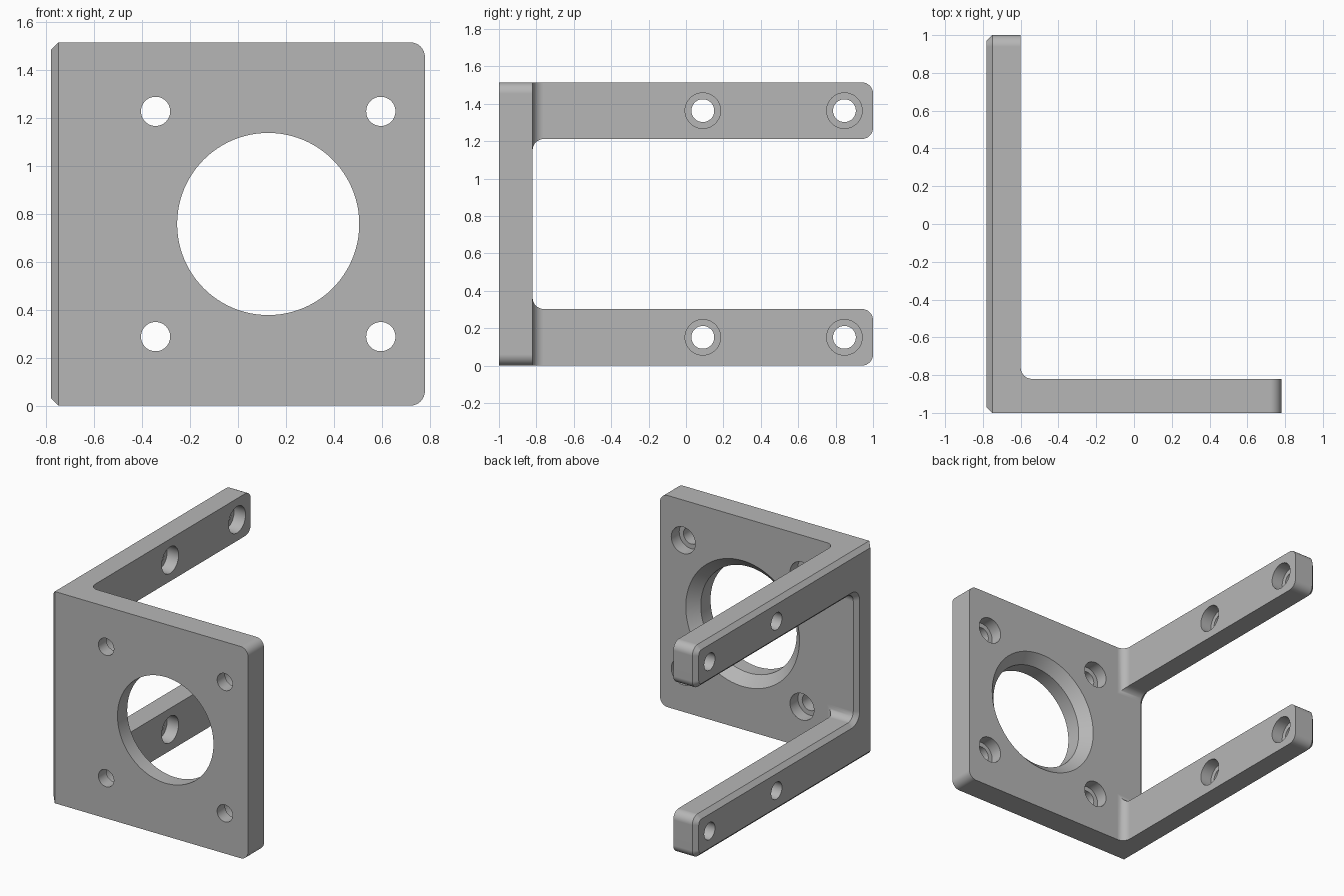
import bpy, bmesh, math
from mathutils import Matrix, Vector

if "Cube" in bpy.data.objects:
    bpy.data.objects.remove(bpy.data.objects["Cube"])

W, H, T = 0.78, 1.515, 0.18      # half width, height, wall thickness
ARM, R, CHAMFER = 0.303, 0.06, 0.03
BACK, INNER = -1 + T, -W + T     # rear face of plate, inner face of arms

metal = bpy.data.materials.new("plain grey metal")
metal.use_nodes = True
grey = (0.47, 0.47, 0.47, 1)
metal.diffuse_color = grey
metal.node_tree.nodes["Principled BSDF"].inputs["Base Color"].default_value = grey


def rounded(points, steps=8):
    """Outline from (u, v, radius) corners, with arcs at the rounded ones."""
    out = []
    for i, (u, v, r) in enumerate(points):
        p = Vector((u, v))
        if r == 0:
            out.append(p)
            continue
        a = (Vector(points[i - 1][:2]) - p).normalized()
        b = (Vector(points[(i + 1) % len(points)][:2]) - p).normalized()
        centre = p + (a + b) * r
        for k in range(steps + 1):
            t = k / steps * math.pi / 2
            out.append(centre - b * r * math.cos(t) - a * r * math.sin(t))
    return out


def finish(bm, name):
    bmesh.ops.recalc_face_normals(bm, faces=bm.faces)
    mesh = bpy.data.meshes.new(name)
    bm.to_mesh(mesh)
    bm.free()
    mesh.materials.append(metal)
    ob = bpy.data.objects.new(name, mesh)
    bpy.context.collection.objects.link(ob)
    return ob


def prism(name, outline, place, start, end, chamfer=0):
    """Extrude an outline; place(u, v, w) maps it into space."""
    bm = bmesh.new()
    cap = bm.faces.new([bm.verts.new(place(p.x, p.y, start)) for p in outline])
    rim = list(cap.edges)
    ext = bmesh.ops.extrude_face_region(bm, geom=[cap], use_keep_orig=True)
    move = Vector(place(0, 0, end)) - Vector(place(0, 0, start))
    bmesh.ops.translate(bm, vec=move, verts=[g for g in ext["geom"] if isinstance(g, bmesh.types.BMVert)])
    bmesh.ops.recalc_face_normals(bm, faces=bm.faces)
    if chamfer:
        bmesh.ops.bevel(bm, geom=rim, offset=chamfer, segments=1, affect='EDGES')
    return finish(bm, name)


def bore(name, rings, matrix, sides=48):
    """Turned cutter from (radius, depth) rings."""
    bm = bmesh.new()
    loops = [[bm.verts.new(matrix @ Vector((r * math.cos(2 * math.pi * k / sides),
                                            r * math.sin(2 * math.pi * k / sides), d)))
              for k in range(sides)] for r, d in rings]
    for a, b in zip(loops, loops[1:]):
        for k in range(sides):
            n = (k + 1) % sides
            bm.faces.new((a[k], a[n], b[n], b[k]))
    bm.faces.new(loops[0])
    bm.faces.new(loops[-1])
    return finish(bm, name)


def combine(target, tool, operation):
    tool.hide_render = True
    mod = target.modifiers.new(operation, 'BOOLEAN')
    mod.operation, mod.object, mod.solver = operation, tool, 'EXACT'
    bpy.ops.object.select_all(action='DESELECT')
    bpy.context.view_layer.objects.active = target
    target.select_set(True)
    bpy.ops.object.modifier_apply(modifier=mod.name)
    bpy.data.objects.remove(tool)


# L-shaped plan with the inner fillet
plan = rounded([(-1, -1, 0), (1, -1, 0), (1, BACK, 0), (INNER, BACK, R), (INNER, 1.2, 0), (-1, 1.2, 0)])
bracket = prism("motor_bracket", plan, lambda u, v, w: (u, v, w), -0.1, H + 0.1)

# Forked side profile, chamfered round its outer face
side = rounded([(-1, 0, 0), (1, 0, R), (1, ARM, R), (BACK, ARM, R),
                (BACK, H - ARM, R), (1, H - ARM, R), (1, H, R), (-1, H, 0)])
combine(bracket, prism("fork_profile", side, lambda u, v, w: (w, u, v), -W, 1, CHAMFER), 'INTERSECT')

# Rounded free corners of the plate
front = rounded([(-1, -0.2, 0), (W - R, -0.2, 0), (W - R, 0, 0), (W, 0, R),
                 (W, H, R), (W - R, H, 0), (W - R, H + 0.2, 0), (-1, H + 0.2, 0)])
combine(bracket, prism("plate_profile", front, lambda u, v, w: (u, w, v), -1.2, 1.2), 'INTERSECT')

# Central opening with a bevelled rear rim
facing_y = Matrix.Rotation(math.radians(90), 4, 'X')   # depth runs towards the front
facing_x = Matrix.Rotation(math.radians(-90), 4, 'Y')  # depth runs towards the outer side
CX, CZ = 0.126, H / 2
combine(bracket, bore("centre_cutter", [(0.47, -0.02), (0.38, 0.07), (0.38, 0.3)],
                      Matrix.Translation((CX, BACK, CZ)) @ facing_y, 96), 'DIFFERENCE')

# Counterbored screw holes in plate and arms
screw = [(0.095, -0.05), (0.095, 0.09), (0.061, 0.09), (0.061, 0.3)]
for sz in (-1, 1):
    for sx in (-1, 1):
        at = Matrix.Translation((CX + sx * 0.47, BACK, CZ + sz * 0.47))
        combine(bracket, bore("plate_screw_cutter", screw, at @ facing_y), 'DIFFERENCE')
    for y in (0.09, 0.847):
        at = Matrix.Translation((INNER, y, CZ + sz * (H - ARM) / 2))
        combine(bracket, bore("arm_screw_cutter", screw, at @ facing_x), 'DIFFERENCE')

# Smooth rounds, crisp edges
bpy.ops.object.shade_smooth_by_angle(angle=math.radians(30))
weighted = bracket.modifiers.new("flat_faces", 'WEIGHTED_NORMAL')
weighted.keep_sharp = True
